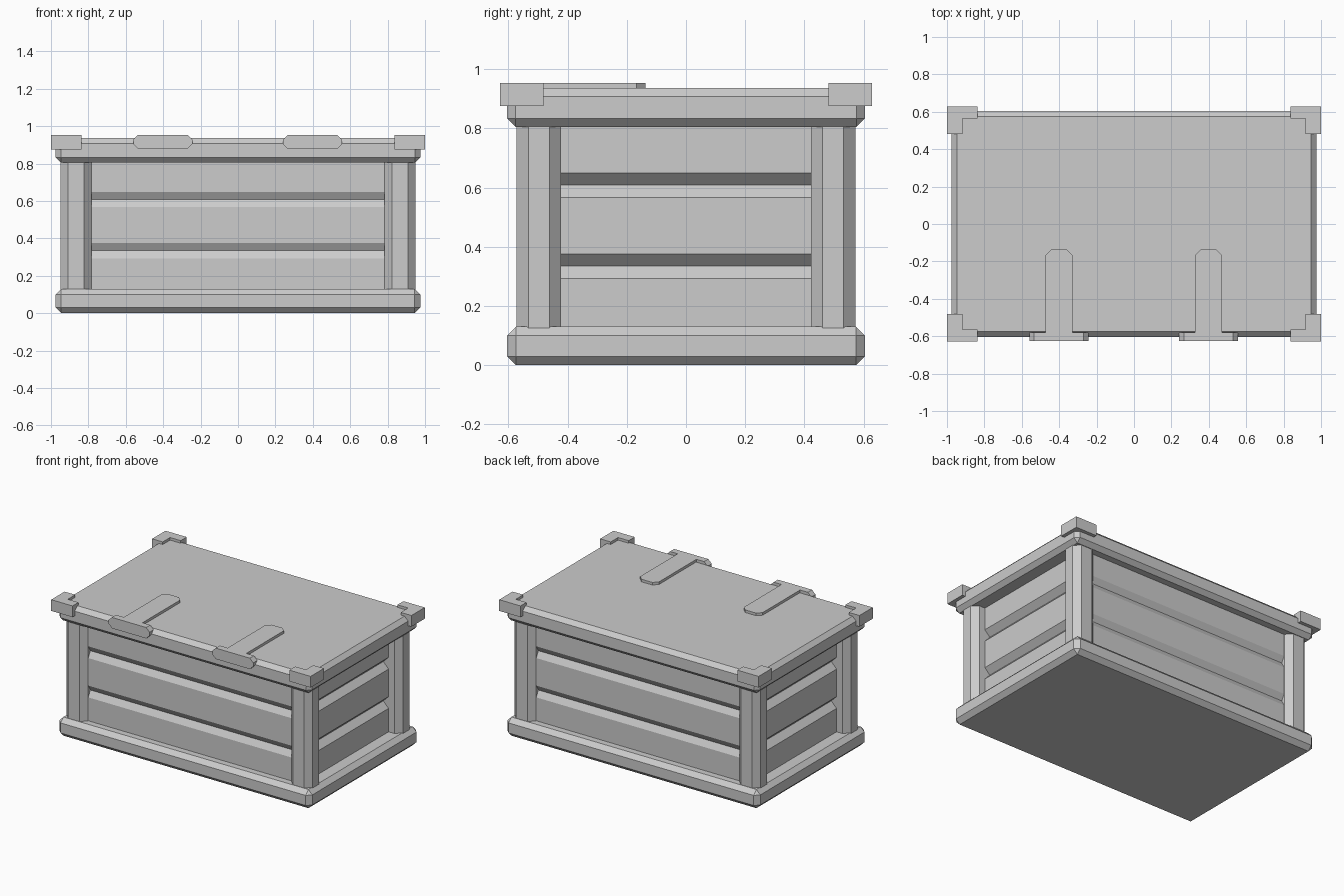
import bpy
import bmesh
from mathutils import Vector

old = bpy.data.objects.get("Cube")
if old:
    bpy.data.objects.remove(old, do_unlink=True)

# Single flat grey
grey = bpy.data.materials.new("plain_grey")
grey.use_nodes = True
colour = (0.604, 0.604, 0.604, 1)
grey.diffuse_color = colour
grey.node_tree.nodes["Principled BSDF"].inputs["Base Color"].default_value = colour


def finish(name, bm):
    bmesh.ops.recalc_face_normals(bm, faces=bm.faces)
    mesh = bpy.data.meshes.new(name)
    bm.to_mesh(mesh)
    bm.free()
    mesh.materials.append(grey)
    obj = bpy.data.objects.new(name, mesh)
    bpy.context.collection.objects.link(obj)
    return obj


def prism(name, points, axis, start, end):
    """Extrude a 2D outline along an axis; points use the other two axes in order."""
    bm = bmesh.new()
    verts = []
    for p in points:
        co = list(p)
        co.insert(axis, start)
        verts.append(bm.verts.new(co))
    face = bm.faces.new(verts)
    out = bmesh.ops.extrude_face_region(bm, geom=[face])
    shift = Vector((0, 0, 0))
    shift[axis] = end - start
    moved = [g for g in out["geom"] if isinstance(g, bmesh.types.BMVert)]
    bmesh.ops.translate(bm, verts=moved, vec=shift)
    return finish(name, bm)


def chamfered_slab(name, hx, hy, z0, z1, bevel):
    bm = bmesh.new()
    bmesh.ops.create_cube(bm, size=1)
    for v in bm.verts:
        v.co = (v.co.x * 2 * hx, v.co.y * 2 * hy, z1 if v.co.z > 0 else z0)
    bmesh.ops.bevel(bm, geom=bm.edges[:], offset=bevel, segments=1,
                    affect='EDGES', profile=0.5)
    return finish(name, bm)


def octagon(a0, a1, b0, b1, c):
    return [(a0 + c, b0), (a1 - c, b0), (a1, b0 + c), (a1, b1 - c),
            (a1 - c, b1), (a0 + c, b1), (a0, b1 - c), (a0, b0 + c)]


# Base and lid
chamfered_slab("base", 0.975, 0.604, 0, 0.13, 0.03)
chamfered_slab("lid", 0.975, 0.604, 0.805, 0.936, 0.028)


# Grooved wall blocks: two crossing prisms with V grooves on both faces
def grooved(half, depth):
    side = [(half, 0.1)]
    for z in (0.335, 0.609):
        side += [(half, z - 0.042), (half - depth, z), (half, z + 0.04)]
    side.append((half, 0.83))
    return side + [(-a, z) for a, z in reversed(side)]


prism("front_back_panels", grooved(0.53, 0.024), 0, -0.81, 0.81)
prism("side_panels", grooved(0.865, 0.04), 1, -0.46, 0.46)

# Corner posts and L-shaped lid brackets
for sx, side in ((-1, "right"), (1, "left")):
    for sy, end in ((-1, "front"), (1, "back")):
        tag = end + "_" + side
        post = octagon(0.784, 0.949, 0.423, 0.572, 0.039)
        prism(tag + "_post", [(x * sx, y * sy) for x, y in post], 2, 0.11, 0.825)
        bracket = [(1, 0.629), (0.836, 0.629), (0.836, 0.563),
                   (0.918, 0.563), (0.918, 0.482), (1, 0.482)]
        prism(tag + "_bracket", [(x * sx, y * sy) for x, y in bracket],
              2, 0.876, 0.954)

# Hinges: front plate plus strap lying on the lid
for x, side in ((-0.402, "right"), (0.398, "left")):
    prism(side + "_hinge_plate", octagon(x - 0.158, x + 0.158, 0.878, 0.954, 0.026),
          1, -0.626, -0.58)
    w, tip = 0.072, -0.137
    strap = [(x - w, -0.6), (x + w, -0.6), (x + w, tip - 0.03),
             (x + w - 0.03, tip), (x - w + 0.03, tip), (x - w, tip - 0.03)]
    prism(side + "_hinge_strap", strap, 2, 0.92, 0.954)
